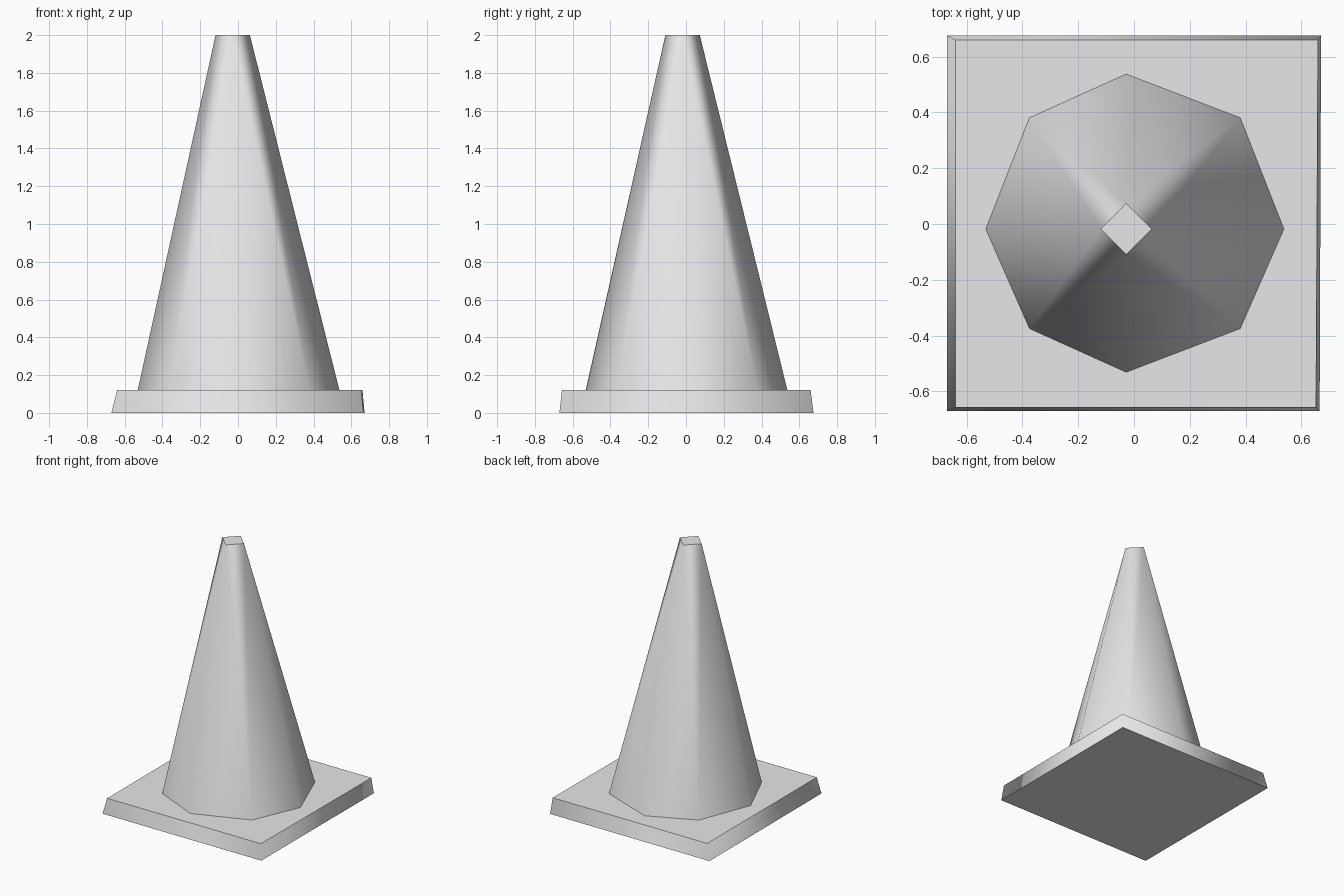
import bpy
import bmesh
import math

cube = bpy.data.objects.get("Cube")
if cube:
    bpy.data.objects.remove(cube, do_unlink=True)

grey = bpy.data.materials.new("plain grey")
grey.use_nodes = True
grey.diffuse_color = (0.8, 0.8, 0.8, 1)
grey.node_tree.nodes["Principled BSDF"].inputs["Base Color"].default_value = (0.8, 0.8, 0.8, 1)


def solid(name, bottom, top, z0, z1):
    """Hull of two outlines: smooth walls, flat caps with sharp rims."""
    bm = bmesh.new()
    for outline, z in ((bottom, z0), (top, z1)):
        for x, y in outline:
            bm.verts.new((x, y, z))
    bmesh.ops.convex_hull(bm, input=bm.verts[:])
    bmesh.ops.recalc_face_normals(bm, faces=bm.faces[:])
    # Merge each cap into one face
    for sign in (-1, 1):
        cap = [f for f in bm.faces if f.normal.z * sign > 0.99]
        if len(cap) > 1:
            bmesh.ops.dissolve_faces(bm, faces=cap)
    bm.normal_update()
    for f in bm.faces:
        f.smooth = abs(f.normal.z) < 0.99
    for e in bm.edges:
        e.smooth = len({f.smooth for f in e.link_faces}) == 1
    mesh = bpy.data.meshes.new(name)
    bm.to_mesh(mesh)
    bm.free()
    mesh.materials.append(grey)
    obj = bpy.data.objects.new(name, mesh)
    bpy.context.collection.objects.link(obj)
    return obj


def ring(count, radius, cx, cy):
    step = math.tau / count
    return [(cx + radius * math.cos(i * step), cy + radius * math.sin(i * step))
            for i in range(count)]


# Slightly uneven square base plate
solid("base_plate",
      [(-0.67, -0.67), (0.665, -0.67), (0.67, 0.675), (-0.67, 0.675)],
      [(-0.64, -0.657), (0.652, -0.657), (0.659, 0.66), (-0.64, 0.66)],
      0, 0.12)

# Eight-sided foot tapering to an off-centre four-sided tip
foot = ring(8, 0.534, 0.003, 0.003)
foot = [(-0.028 if abs(x) < 0.1 else x, -0.018 if abs(y) < 0.1 else y) for x, y in foot]
solid("cone_body", foot, ring(4, 0.091, -0.028, -0.018), 0.12, 2)
